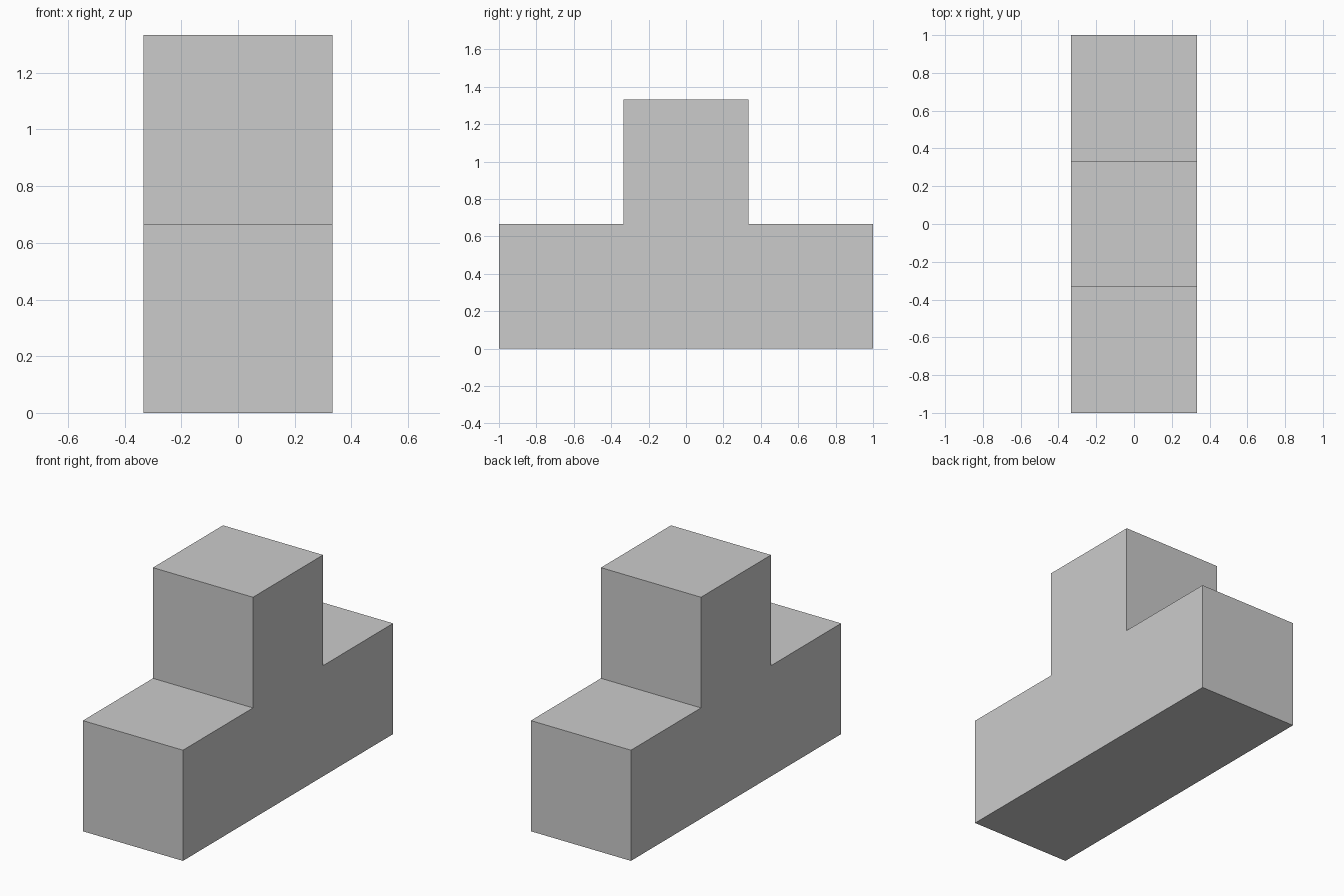
import bpy, bmesh

if "Cube" in bpy.data.objects:
    bpy.data.objects.remove(bpy.data.objects["Cube"])

U = 2 / 3  # edge length of one cube unit

# T-shaped side profile (y, z), extruded along x
profile = [(-1.5, 0), (1.5, 0), (1.5, 1), (0.5, 1),
           (0.5, 2), (-0.5, 2), (-0.5, 1), (-1.5, 1)]

bm = bmesh.new()
face = bm.faces.new([bm.verts.new((-U / 2, y * U, z * U)) for y, z in profile])
ext = bmesh.ops.extrude_face_region(bm, geom=[face], use_keep_orig=True)
moved = [g for g in ext["geom"] if isinstance(g, bmesh.types.BMVert)]
bmesh.ops.translate(bm, verts=moved, vec=(U, 0, 0))
bmesh.ops.recalc_face_normals(bm, faces=bm.faces)

mesh = bpy.data.meshes.new("t_block")
bm.to_mesh(mesh)
bm.free()
block = bpy.data.objects.new("t_block", mesh)
bpy.context.collection.objects.link(block)
